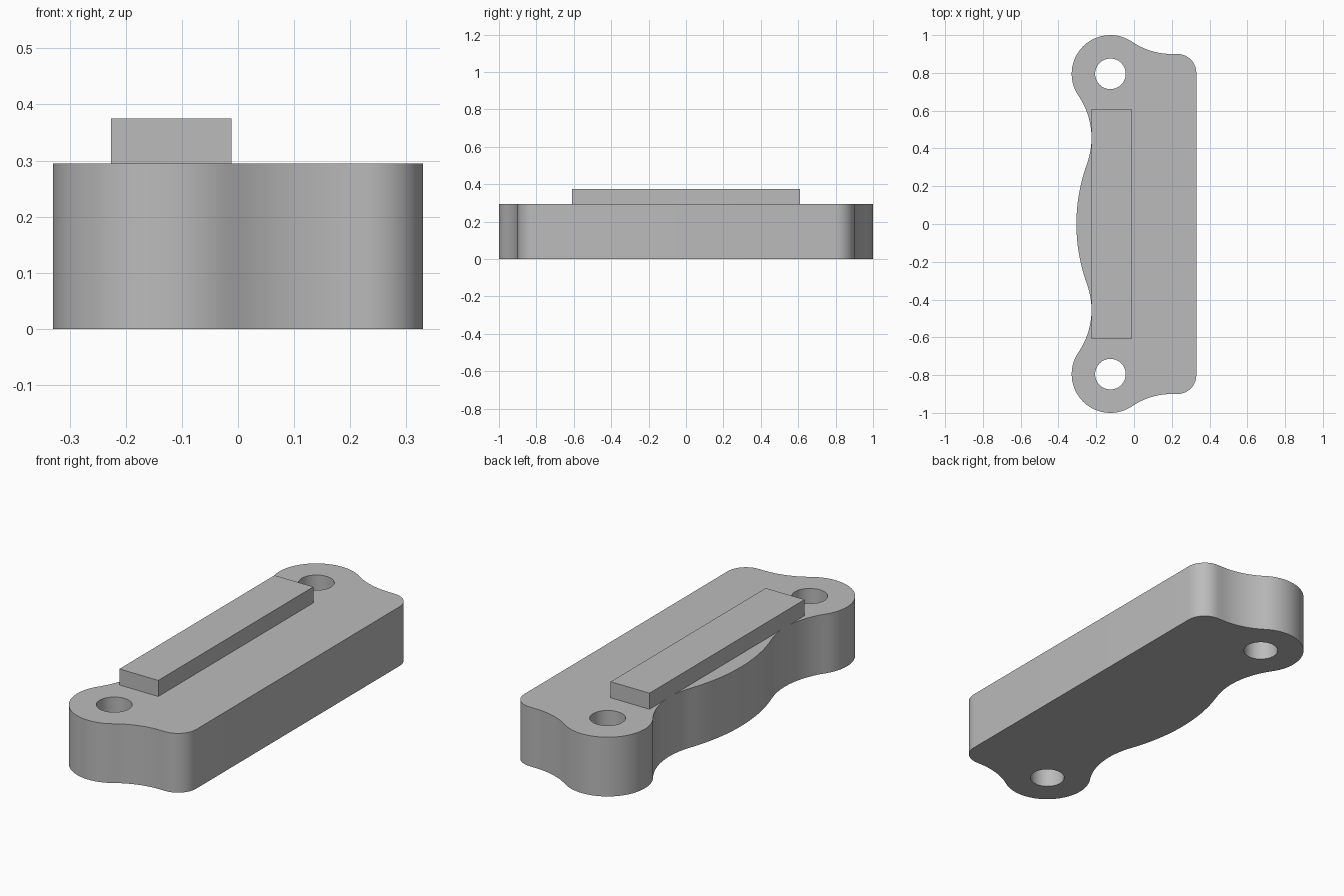
import bpy
import bmesh
from math import sin, cos, radians

cube = bpy.data.objects.get("Cube")
if cube:
    bpy.data.objects.remove(cube, do_unlink=True)

BODY_TOP = 0.295
BAR_TOP = 0.375
EAR = (-0.125, 0.795)

grey = bpy.data.materials.new("plain grey")
grey.use_nodes = True
grey.diffuse_color = (0.5, 0.5, 0.5, 1)
grey.node_tree.nodes["Principled BSDF"].inputs["Base Color"].default_value = (0.5, 0.5, 0.5, 1)


def arc(center, radius, start, end, steps):
    """Points on an arc, angles in degrees."""
    angles = [radians(start + (end - start) * i / steps) for i in range(steps + 1)]
    return [(center[0] + radius * cos(a), center[1] + radius * sin(a)) for a in angles]


def prism(name, outline, bottom, top):
    """Extrude a flat outline upward into a closed solid."""
    bm = bmesh.new()
    base = bm.faces.new([bm.verts.new((x, y, bottom)) for x, y in outline])
    cap = bmesh.ops.extrude_face_region(bm, geom=[base], use_keep_orig=True)["geom"]
    for v in cap:
        if isinstance(v, bmesh.types.BMVert):
            v.co.z = top
    bmesh.ops.recalc_face_normals(bm, faces=bm.faces)
    mesh = bpy.data.meshes.new(name)
    bm.to_mesh(mesh)
    bm.free()
    mesh.materials.append(grey)
    obj = bpy.data.objects.new(name, mesh)
    bpy.context.collection.objects.link(obj)
    return obj


# Half outline of the body: chain of tangent arcs from the right side to the left
half = []
for piece in (
    arc((0.23, 0.8), 0.1, 0, 90, 12),                # rounded corner
    arc((0.2, 1.273), 0.373, -90, -124.2, 12),       # hollow beside the ear
    arc(EAR, 0.205, 55.8, 214.3, 32),                # round ear
    arc((-0.623, 0.455), 0.398, 34.3, -19.9, 18),    # waist
    arc((0.631, 0), 0.936, 160.1, 180, 12),          # bulging middle
):
    half += piece[1:] if half and abs(piece[0][0] - half[-1][0]) < 0.01 else piece

# Mirrored across y = 0
outline = half + [(x, -y) for x, y in reversed(half[:-1])]
body = prism("mounting_body", outline, 0, BODY_TOP)

# Bolt holes through both ears
bpy.context.view_layer.objects.active = body
for side in (1, -1):
    ring = arc((EAR[0], side * EAR[1]), 0.081, 0, 360, 48)[:-1]
    cutter = prism("hole_cutter", ring, -0.1, BODY_TOP + 0.1)
    cutter.hide_render = True
    cut = body.modifiers.new("bolt_hole", "BOOLEAN")
    cut.operation = "DIFFERENCE"
    cut.solver = "EXACT"
    cut.object = cutter
    bpy.ops.object.modifier_apply(modifier=cut.name)
    bpy.data.objects.remove(cutter, do_unlink=True)

# Smooth walls with crisp rims
bpy.ops.object.select_all(action="DESELECT")
body.select_set(True)
bpy.ops.object.shade_smooth_by_angle(angle=radians(30))

# Raised bar on the top face
prism("raised_bar", [(-0.226, -0.61), (-0.012, -0.61), (-0.012, 0.61), (-0.226, 0.61)],
      BODY_TOP, BAR_TOP)
